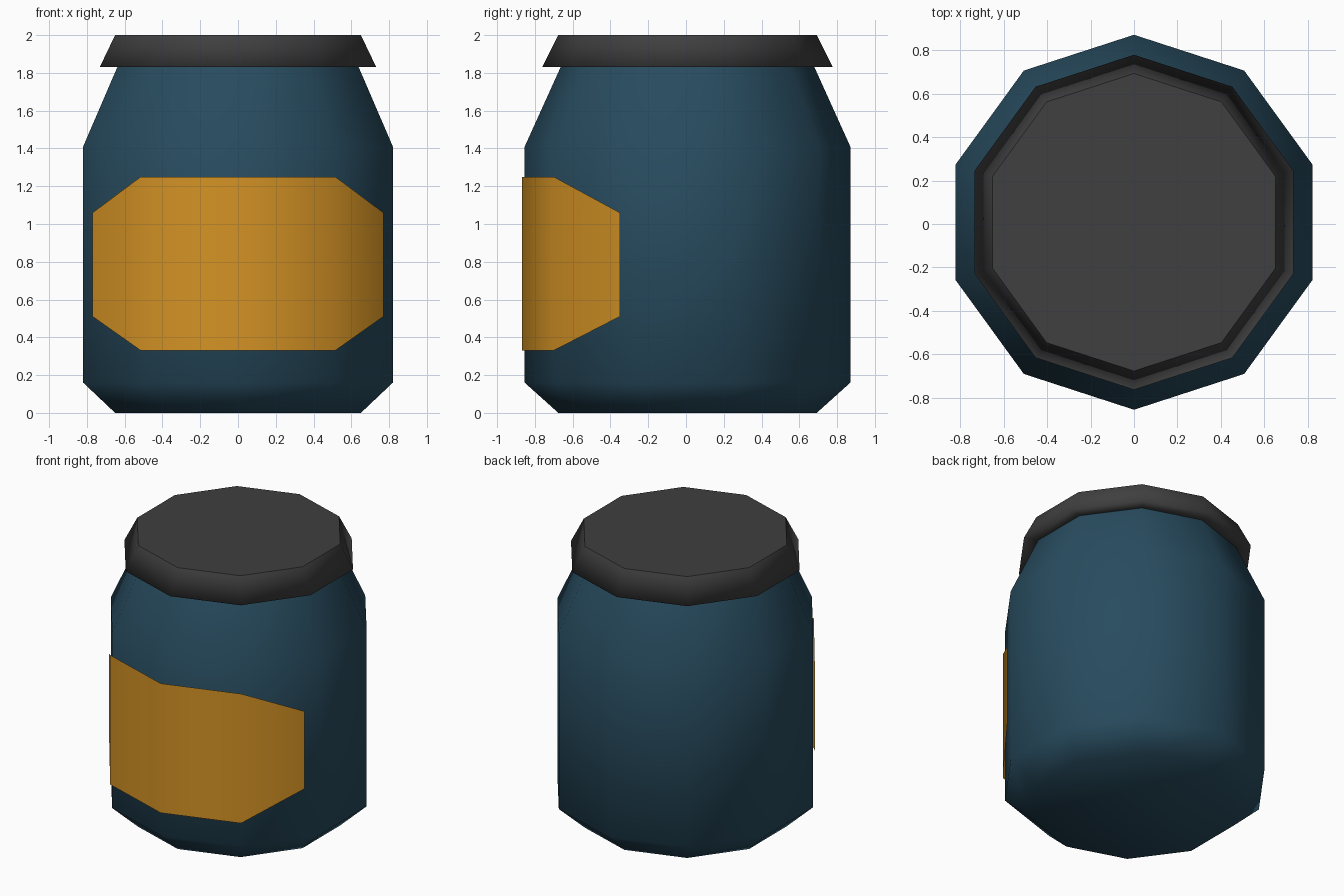
import bpy, bmesh
from math import sin, cos, pi, radians

if "Cube" in bpy.data.objects:
    bpy.data.objects.remove(bpy.data.objects["Cube"])

SIDES = 10
CY = 0.008  # jar axis sits slightly back so the label fits the centred bounds


def material(name, rgb):
    m = bpy.data.materials.new(name)
    m.diffuse_color = (*rgb, 1)
    m.use_nodes = True
    m.node_tree.nodes["Principled BSDF"].inputs["Base Color"].default_value = m.diffuse_color
    return m


def corner(r, i):
    # corner 0 points to the front (-y)
    a = -pi / 2 + i * 2 * pi / SIDES
    return r * cos(a), CY + r * sin(a)


def finish(bm, name, mat):
    me = bpy.data.meshes.new(name)
    bm.to_mesh(me)
    bm.free()
    me.materials.append(mat)
    ob = bpy.data.objects.new(name, me)
    bpy.context.collection.objects.link(ob)
    return ob


def lathe(name, profile, mat, cap_bottom, cap_top):
    """Ten-sided turned shape from (radius, height) pairs."""
    bm = bmesh.new()
    rings = [[bm.verts.new((*corner(r, i), z)) for i in range(SIDES)] for r, z in profile]
    for lo, hi in zip(rings, rings[1:]):
        for i in range(SIDES):
            j = (i + 1) % SIDES
            bm.faces.new((lo[i], lo[j], hi[j], hi[i])).smooth = True
    if cap_bottom:
        bm.faces.new(rings[0][::-1]).smooth = True
    if cap_top:
        bm.faces.new(rings[-1]).smooth = False
    return finish(bm, name, mat)


blue = material("dark blue", (0.021, 0.072, 0.115))
grey = material("dark grey", (0.050, 0.050, 0.050))
amber = material("amber", (0.66, 0.29, 0.018))

# Jar body: chamfered foot, straight wall, sloping shoulder
lathe("jar_body", [(0.684, 0), (0.862, 0.16), (0.862, 1.41), (0.672, 1.83)], blue, True, True)

# Lid: underside ring, flared side, flat top
lathe("lid", [(0.668, 1.83), (0.77, 1.83), (0.684, 2.0)], grey, False, True)

# Label: thin sheet wrapped round the four front sides, tapered at its ends
R = 0.876
T = 0.80  # how far the end panels reach along their sides
cols = []
for i in (-2, -1, 0, 1, 2):
    x, y = corner(R, i)
    z0, z1 = 0.33, 1.25
    if abs(i) == 2:
        px, py = corner(R, i // 2)
        x, y = px + (x - px) * T, py + (y - py) * T
        z0, z1 = 0.51, 1.06
    cols.append((x, y, z0, z1))
bm = bmesh.new()
cols = [(bm.verts.new((x, y, a)), bm.verts.new((x, y, b))) for x, y, a, b in cols]
for (a, b), (c, d) in zip(cols, cols[1:]):
    bm.faces.new((a, c, d, b)).smooth = True
finish(bm, "label", amber)
